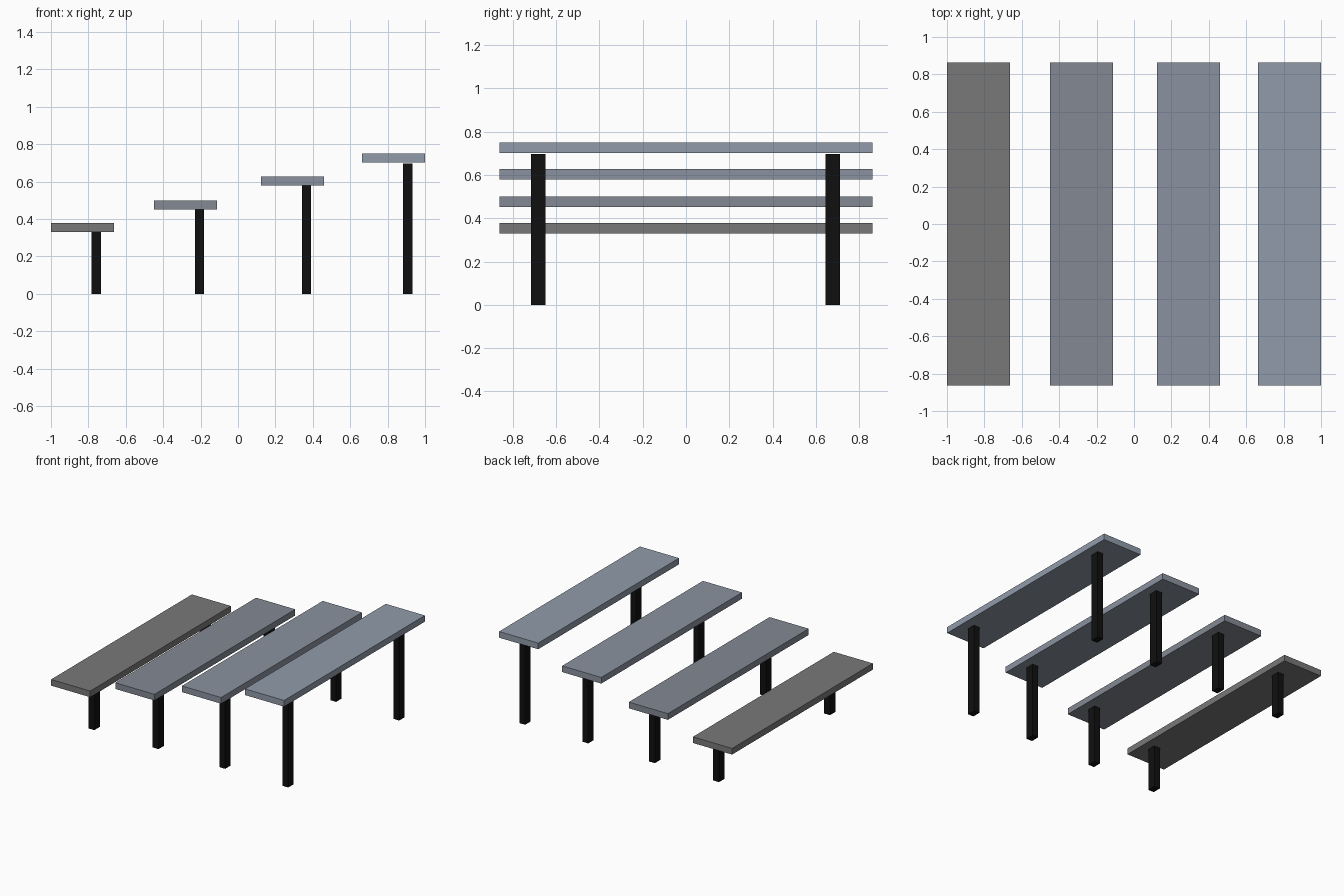
import bpy

if "Cube" in bpy.data.objects:
    bpy.data.objects.remove(bpy.data.objects["Cube"])


def material(name, rgb):
    mat = bpy.data.materials.new(name)
    mat.diffuse_color = (*rgb, 1)
    mat.use_nodes = True
    mat.node_tree.nodes["Principled BSDF"].inputs["Base Color"].default_value = mat.diffuse_color
    return mat


def box(name, x, y, z, mat):
    """Box spanning the (min, max) ranges on each axis."""
    spans = (x, y, z)
    bpy.ops.mesh.primitive_cube_add(size=1, location=[(a + b) / 2 for a, b in spans])
    obj = bpy.context.object
    obj.name = name
    obj.scale = [b - a for a, b in spans]
    bpy.ops.object.transform_apply(location=False, rotation=False, scale=True)
    obj.data.materials.append(mat)
    return obj


SEAT_WIDTH, SEAT_THICK, HALF_LENGTH = 0.336, 0.048, 0.863
LEG_X, LEG_Y = 0.05, 0.067
black = material("black metal", (0.005, 0.005, 0.005))

# Each row: seat centre x, seat top z, leg top z, seat colour
rows = [
    (-0.832, 0.378, 0.330, (0.19, 0.19, 0.19)),
    (-0.281, 0.500, 0.452, (0.23, 0.25, 0.29)),
    (0.291, 0.628, 0.580, (0.26, 0.29, 0.35)),
    (0.832, 0.750, 0.697, (0.28, 0.33, 0.40)),
]

for i, (x, top, leg_top, colour) in enumerate(rows, 1):
    # Bench plank
    box(f"seat_{i}", (x - SEAT_WIDTH / 2, x + SEAT_WIDTH / 2),
        (-HALF_LENGTH, HALF_LENGTH), (top - SEAT_THICK, top),
        material(f"seat colour {i}", colour))
    # Two legs, set towards the back of the plank
    leg_x = x + 0.075
    for side, y in (("front", -0.682), ("back", 0.678)):
        box(f"{side}_leg_{i}", (leg_x - LEG_X / 2, leg_x + LEG_X / 2),
            (y - LEG_Y / 2, y + LEG_Y / 2), (0, leg_top), black)
